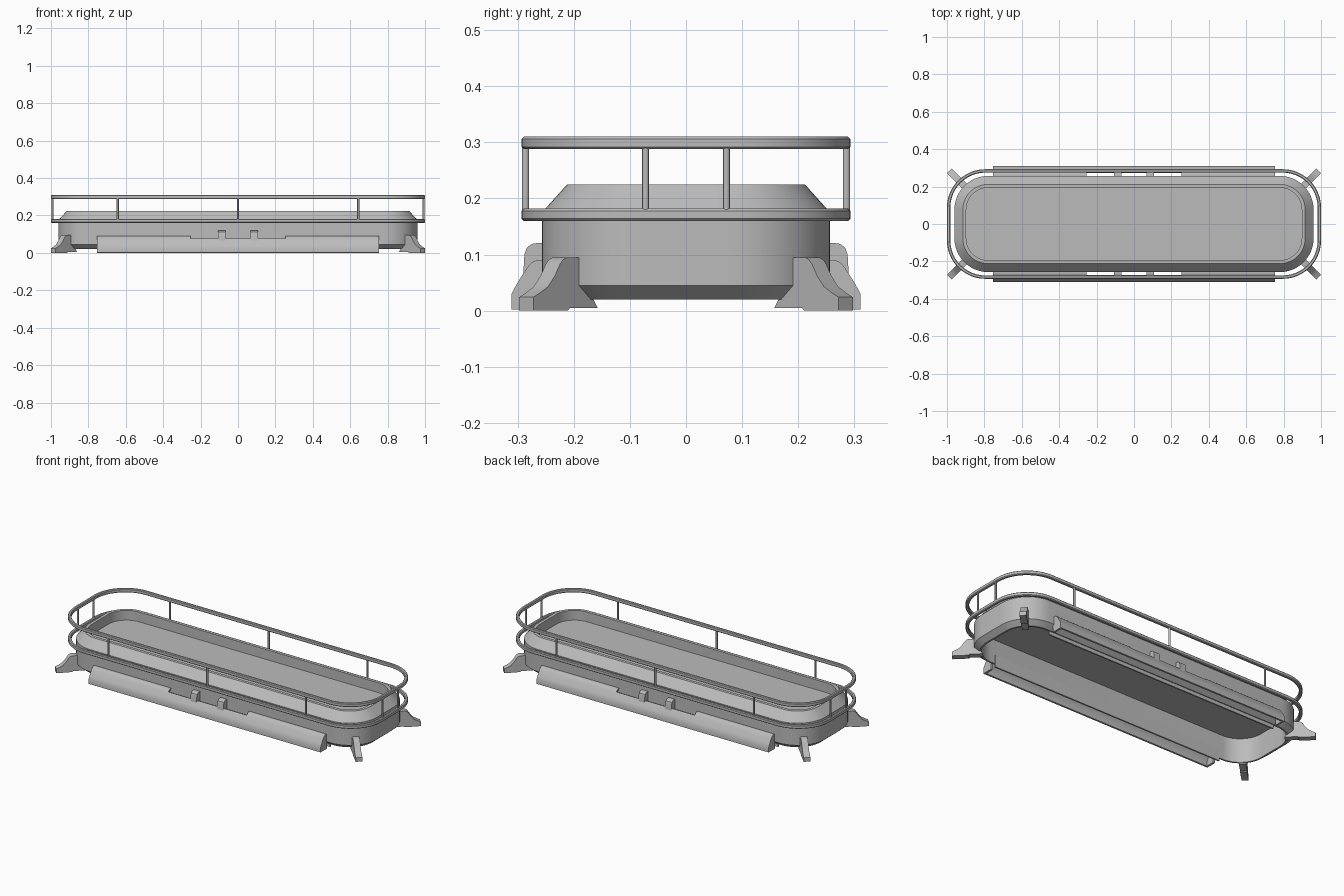
import bpy, bmesh, math
from mathutils import Matrix, Vector

if "Cube" in bpy.data.objects:
    bpy.data.objects.remove(bpy.data.objects["Cube"], do_unlink=True)

GREY = (0.5, 0.5, 0.5, 1)
mat = bpy.data.materials.new("hull_grey")
mat.use_nodes = True
mat.diffuse_color = GREY
mat.node_tree.nodes["Principled BSDF"].inputs["Base Color"].default_value = GREY


def finish(bm, name):
    """Turn a bmesh into a smooth-shaded object with sharp edges kept."""
    bmesh.ops.recalc_face_normals(bm, faces=bm.faces)
    mesh = bpy.data.meshes.new(name)
    bm.to_mesh(mesh)
    bm.free()
    mesh.materials.append(mat)
    ob = bpy.data.objects.new(name, mesh)
    bpy.context.collection.objects.link(ob)
    bpy.ops.object.select_all(action='DESELECT')
    ob.select_set(True)
    bpy.context.view_layer.objects.active = ob
    bpy.ops.object.shade_smooth_by_angle(angle=math.radians(30))
    return ob


def rounded_loop(bm, hx, hy, r, z, steps=12):
    """Rounded rectangle of vertices at height z."""
    verts = []
    for q, (sx, sy) in enumerate([(1, 1), (-1, 1), (-1, -1), (1, -1)]):
        for i in range(steps + 1):
            a = (q + i / steps) * math.pi / 2
            verts.append(bm.verts.new((sx * (hx - r) + r * math.cos(a),
                                       sy * (hy - r) + r * math.sin(a), z)))
    return verts


def loft(name, hx, hy, r, profile, closed=False):
    """Sweep an (inset, z) profile around a rounded rectangle."""
    bm = bmesh.new()
    loops = [rounded_loop(bm, hx - d, hy - d, r - d, z) for d, z in profile]
    pairs = list(zip(loops, loops[1:]))
    if closed:
        pairs.append((loops[-1], loops[0]))
    else:
        bm.faces.new(loops[0])
        bm.faces.new(loops[-1])
    for a, b in pairs:
        for i in range(len(a)):
            j = (i + 1) % len(a)
            bm.faces.new((a[i], a[j], b[j], b[i]))
    return finish(bm, name)


def extrude(name, profile, half, matrix):
    """Extrude a 2D (distance, z) profile by +-half sideways, then place it."""
    bm = bmesh.new()
    a = [bm.verts.new((d, -half, z)) for d, z in profile]
    b = [bm.verts.new((d, half, z)) for d, z in profile]
    bm.faces.new(a)
    bm.faces.new(b)
    for i in range(len(a)):
        j = (i + 1) % len(a)
        bm.faces.new((a[i], a[j], b[j], b[i]))
    bmesh.ops.transform(bm, matrix=matrix, verts=bm.verts)
    return finish(bm, name)


def place(x, y, angle):
    return Matrix.Translation(Vector((x, y, 0))) @ Matrix.Rotation(angle, 4, 'Z')


# Hull wall open underneath, with sloped shoulder and thin sunken deck
loft("hull", 0.96, 0.257, 0.18,
     [(0.04, 0.16), (0.04, 0.02), (0.03, 0.02), (0, 0.045), (0, 0.175),
      (0.045, 0.225), (0.063, 0.225), (0.063, 0.167)])

# Two handrails around the hull
for name, z in (("lower_rail", 0.16), ("upper_rail", 0.288)):
    w, h, c = 0.018, 0.022, 0.004
    loft(name, 1.0, 0.293, 0.205,
         [(c, z), (0, z + c), (0, z + h - c), (c, z + h),
          (w - c, z + h), (w, z + h - c), (w, z + c), (w - c, z)], closed=True)

# Posts between the rails
posts = [(x, s * 0.286) for s in (-1, 1) for x in (-0.643, 0, 0.643)]
posts += [(s * 0.992, y) for s in (-1, 1) for y in (-0.072, 0.072)]
for x, y in posts:
    bm = bmesh.new()
    bmesh.ops.create_cone(bm, cap_ends=True, segments=12, radius1=0.006,
                          radius2=0.006, depth=0.116,
                          matrix=Matrix.Translation((x, y, 0.234)))
    finish(bm, "rail_post")

# Diagonal corner feet
foot = [(0.16, 0.005), (0.23, 0.005), (0.235, 0), (0.322, 0), (0.322, 0.024),
        (0.305, 0.032), (0.285, 0.043), (0.268, 0.062), (0.255, 0.083),
        (0.247, 0.091), (0.237, 0.095), (0.19, 0.095), (0.185, 0.04)]
for sx in (-1, 1):
    for sy in (-1, 1):
        extrude("corner_foot", foot, 0.018,
                place(sx * 0.76, sy * 0.057, math.atan2(sy, sx)))

# Skirt cross-section, from the bottom edge up to the hull
skirt = [(0.311, 0.002), (0.311, 0.03), (0.302, 0.047), (0.292, 0.063),
         (0.283, 0.077), (0.275, 0.086), (0.266, 0.09), (0.25, 0.09)]


def shell(outer):
    """Give the skirt line a thickness towards the hull."""
    return outer + [(d - 0.011, max(z - 0.005, 0.002)) for d, z in reversed(outer)]


# Side skirts with closed ends, inner runners and clips on both long sides
for s in (-1, 1):
    turn = s * math.pi / 2
    for x in (-1, 1):
        extrude("side_skirt", shell(skirt), 0.25, place(x * 0.505, 0, turn))
        extrude("skirt_end", skirt + [(0.25, 0.002)], 0.006,
                place(x * 0.749, 0, turn))
        extrude("skirt_clip",
                [(0.25, 0.065), (0.29, 0.065), (0.288, 0.1), (0.284, 0.112),
                 (0.275, 0.119), (0.262, 0.121), (0.25, 0.121)],
                0.02, place(x * 0.087, 0, turn))
    extrude("skirt_middle", shell(skirt[:5]), 0.255, place(0, 0, turn))
    extrude("runner", [(0.213, 0), (0.222, 0), (0.222, 0.07), (0.213, 0.07)],
            0.755, place(0, 0, turn))
